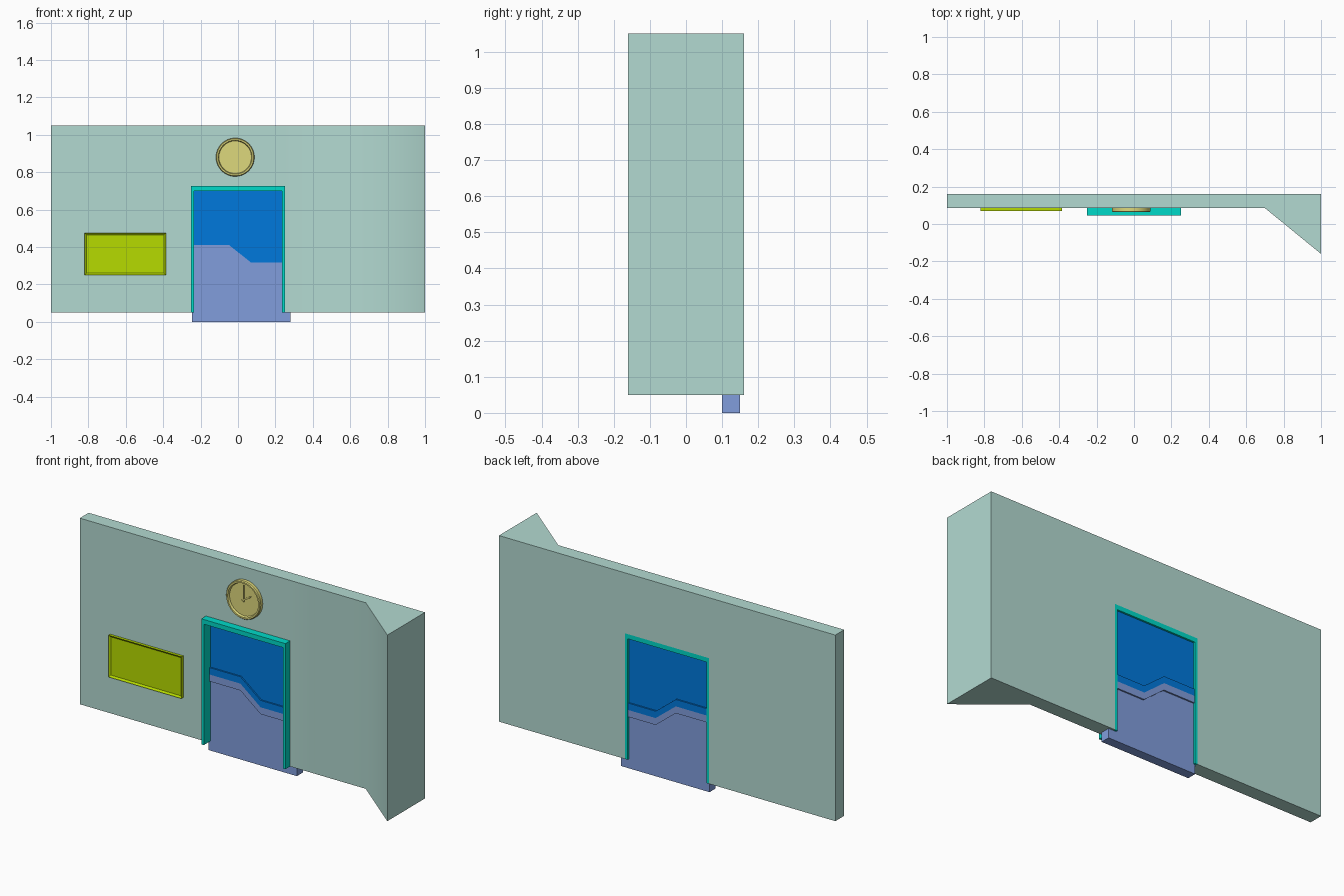
import bpy, bmesh
from math import radians, sin, cos, tau

if "Cube" in bpy.data.objects:
    bpy.data.objects.remove(bpy.data.objects["Cube"])


def material(name, rgb):
    m = bpy.data.materials.new(name)
    m.diffuse_color = (*rgb, 1)
    m.use_nodes = True
    m.node_tree.nodes["Principled BSDF"].inputs["Base Color"].default_value = m.diffuse_color
    return m


WALL = material("pale_teal", (0.45, 0.70, 0.64))
TRIM = material("turquoise", (0.0, 0.70, 0.58))
UPPER = material("bright_blue", (0.0, 0.19, 0.72))
LOWER = material("soft_blue", (0.22, 0.34, 0.72))
SIGN = material("lime", (0.47, 0.71, 0.0))
CLOCK = material("cream_yellow", (0.73, 0.69, 0.20))


def finish(name, bm, mat, angle=None):
    bmesh.ops.recalc_face_normals(bm, faces=bm.faces)
    me = bpy.data.meshes.new(name)
    bm.to_mesh(me)
    bm.free()
    me.materials.append(mat)
    ob = bpy.data.objects.new(name, me)
    bpy.context.collection.objects.link(ob)
    if angle:
        bpy.ops.object.select_all(action='DESELECT')
        ob.select_set(True)
        bpy.context.view_layer.objects.active = ob
        bpy.ops.object.shade_smooth_by_angle(angle=radians(angle))
    return ob


def add_prism(bm, pts, y0, y1):
    """Extrude an outline in the xz plane from y0 to y1."""
    face = bm.faces.new([bm.verts.new((x, y0, z)) for x, z in pts])
    ext = bmesh.ops.extrude_face_region(bm, geom=[face])["geom"]
    verts = [v for v in ext if isinstance(v, bmesh.types.BMVert)]
    bmesh.ops.translate(bm, verts=verts, vec=(0, y1 - y0, 0))
    return face


def prism(name, pts, y0, y1, mat):
    bm = bmesh.new()
    add_prism(bm, pts, y0, y1)
    return finish(name, bm, mat)


# wall: grid of columns with a doorway left open and a flared right end
def make_wall():
    cols = [(-1, 0.085), (-0.25, 0.085), (0.25, 0.085), (0.7, 0.085), (1, -0.16)]
    rows = [0.05, 0.725, 1.05]
    bm = bmesh.new()
    front = [[bm.verts.new((x, y, z)) for z in rows] for x, y in cols]
    back = [[bm.verts.new((x, 0.16, z)) for z in rows] for x, y in cols]
    cells = [(i, j) for i in range(4) for j in range(2) if (i, j) != (1, 0)]
    for i, j in cells:
        ring = [(i, j), (i + 1, j), (i + 1, j + 1), (i, j + 1)]
        sides = [(i, j - 1), (i + 1, j), (i, j + 1), (i - 1, j)]
        bm.faces.new([front[a][b] for a, b in ring])
        bm.faces.new([back[a][b] for a, b in reversed(ring)])
        for k, near in enumerate(sides):
            if near not in cells:
                (a, b), (c, d) = ring[k], ring[(k + 1) % 4]
                bm.faces.new((front[a][b], back[a][b], back[c][d], front[c][d]))
    finish("wall", bm, WALL, 45)


make_wall()

# door surround
prism("door_frame", [(-0.25, 0.05), (-0.25, 0.725), (0.25, 0.725), (0.25, 0.05),
                     (0.235, 0.05), (0.235, 0.70), (-0.235, 0.70), (-0.235, 0.05)],
      0.045, 0.16, TRIM)

# interlocking door halves, each with a raised band along the seam
def seam(offset, right):
    return [(-0.245, 0.412 + offset), (-0.05, 0.412 + offset),
            (0.07, 0.317 + offset), (right, 0.317 + offset)]


prism("upper_door", seam(0, 0.245) + [(0.245, 0.71), (-0.245, 0.71)], 0.10, 0.15, UPPER)
prism("lower_door", seam(0, 0.28) + [(0.28, 0.0), (-0.245, 0.0)], 0.10, 0.15, LOWER)
prism("upper_door_band", seam(0, 0.24) + seam(0.037, 0.24)[::-1], 0.092, 0.158, UPPER)
prism("lower_door_band", seam(-0.037, 0.24) + seam(0, 0.24)[::-1], 0.092, 0.158, LOWER)

# wall sign with a recessed panel
bm = bmesh.new()
face = add_prism(bm, [(-0.82, 0.25), (-0.385, 0.25), (-0.385, 0.475), (-0.82, 0.475)],
                 0.07, 0.085)
bmesh.ops.recalc_face_normals(bm, faces=bm.faces)
bmesh.ops.inset_region(bm, faces=[face], thickness=0.014)
bmesh.ops.translate(bm, verts=face.verts, vec=(0, 0.008, 0))
finish("wall_sign", bm, SIGN)

# clock body: lathed rim and dished face
CX, CZ, N = -0.015, 0.88, 32
bm = bmesh.new()
rings = []
for r, y in [(0.103, 0.085), (0.103, 0.068), (0.099, 0.063), (0.091, 0.063), (0.087, 0.074)]:
    rings.append([bm.verts.new((CX + r * cos(tau * k / N), y, CZ + r * sin(tau * k / N)))
                  for k in range(N)])
for a, b in zip(rings, rings[1:]):
    for k in range(N):
        n = (k + 1) % N
        bm.faces.new((a[k], a[n], b[n], b[k]))
bm.faces.new(rings[0])
bm.faces.new(rings[-1])
finish("clock", bm, CLOCK, 35)


# clock hands
def hand(name, angle, length, width):
    s, c = sin(radians(angle)), cos(radians(angle))
    shape = [(-width, -0.012), (width, -0.012), (width, length * 0.8),
             (0, length), (-width, length * 0.8)]
    prism(name, [(CX + u * c + v * s, CZ - u * s + v * c) for u, v in shape],
          0.068, 0.0745, CLOCK)


hand("minute_hand", 0, 0.08, 0.003)
hand("hour_hand", 58, 0.05, 0.004)
